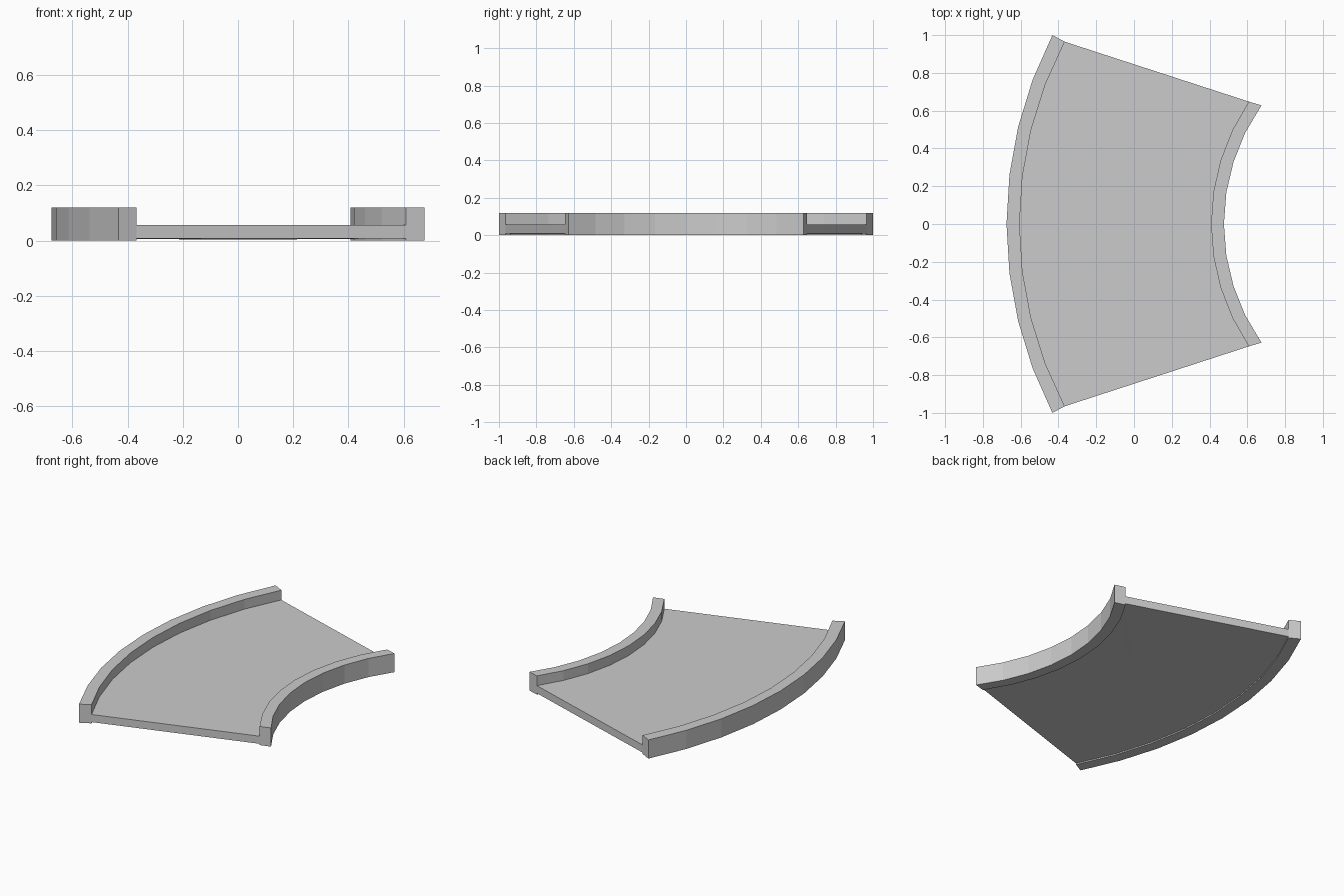
import bpy, bmesh, math

if "Cube" in bpy.data.objects:
    bpy.data.objects.remove(bpy.data.objects["Cube"])

SEGMENTS = 8


def arc(x_mid, x_end, y_end):
    """Circular arc through (x_mid, 0) and (x_end, +-y_end), bowing toward -x."""
    sag = x_end - x_mid
    r = (y_end ** 2 + sag ** 2) / (2 * sag)
    half = math.asin(y_end / r)
    angles = [half * (2 * i / SEGMENTS - 1) for i in range(SEGMENTS + 1)]
    return [(x_mid + r - r * math.cos(a), r * math.sin(a)) for a in angles]


def slab(name, left, right, z0, z1, dip=0.0):
    """Solid between two plan curves; the underside can sag to its centre."""
    bm = bmesh.new()
    outline = right + left[::-1]
    lower = [bm.verts.new((x, y, z0)) for x, y in outline]
    upper = [bm.verts.new((x, y, z1)) for x, y in outline]
    n = len(outline)
    for i in range(n):
        j = (i + 1) % n
        bm.faces.new((lower[i], lower[j], upper[j], upper[i]))
    # strips across the slab on top
    for i in range(n // 2 - 1):
        k = n - 1 - i
        bm.faces.new((upper[i], upper[i + 1], upper[k - 1], upper[k]))
        if not dip:
            bm.faces.new((lower[k], lower[k - 1], lower[i + 1], lower[i]))
    # shallow fan underneath
    if dip:
        hub = bm.verts.new((0, 0, z0 - dip))
        for i in range(n):
            bm.faces.new((hub, lower[(i + 1) % n], lower[i]))
    bmesh.ops.recalc_face_normals(bm, faces=bm.faces)
    mesh = bpy.data.meshes.new(name)
    bm.to_mesh(mesh)
    bm.free()
    obj = bpy.data.objects.new(name, mesh)
    bpy.context.collection.objects.link(obj)
    return obj


# Plan curves, from the outside of the bend to the inside
outer_a = arc(-0.675, -0.432, 1.0)
outer_b = arc(-0.606, -0.367, 0.965)
inner_a = arc(0.408, 0.608, 0.648)
inner_b = arc(0.476, 0.675, 0.628)

# Raised kerbs and the deck between them
slab("outer_kerb", outer_a, outer_b, 0.0, 0.12)
slab("inner_kerb", inner_a, inner_b, 0.0, 0.12)
slab("track_deck", outer_b, inner_a, 0.008, 0.057, dip=0.005)
